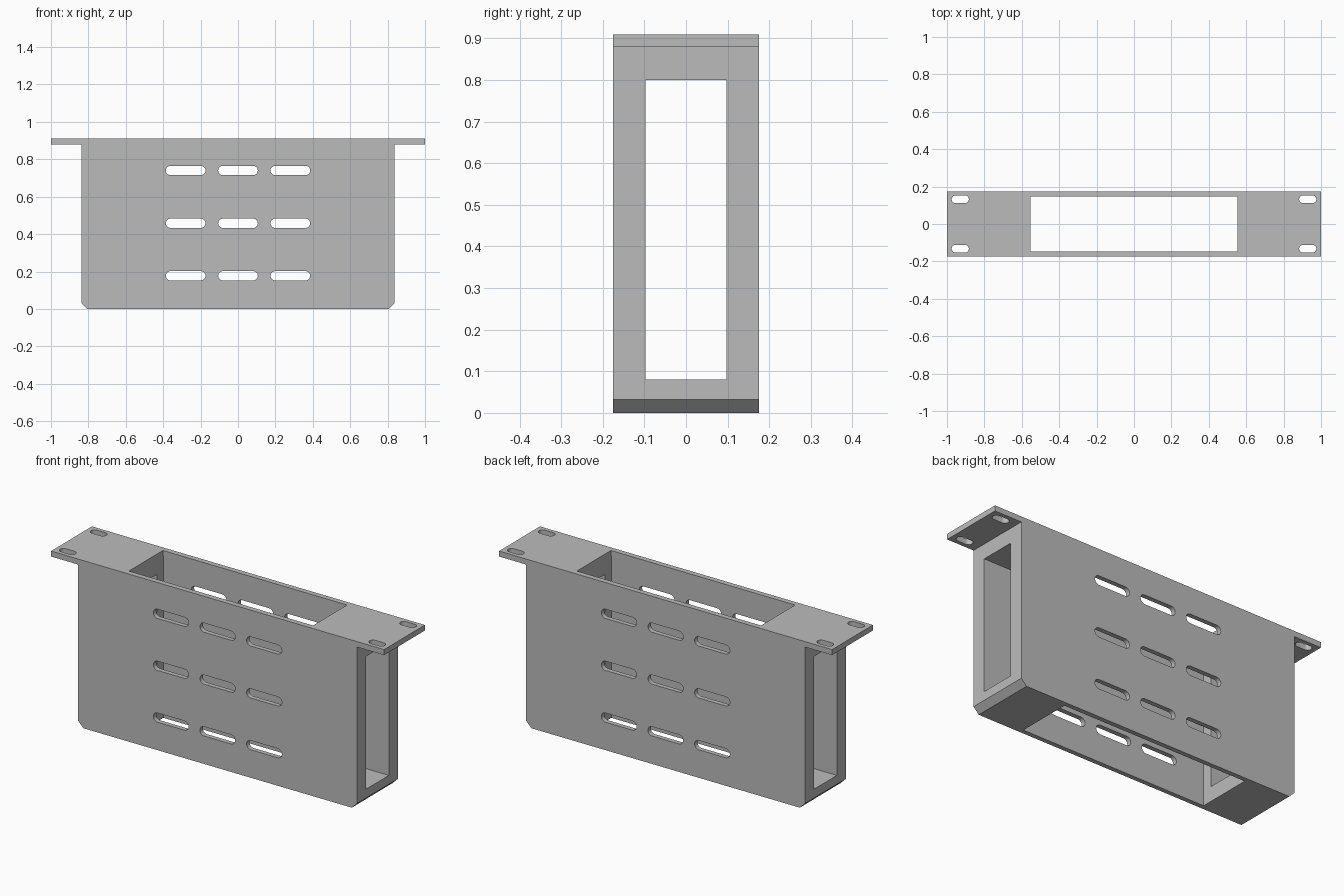
import bpy, bmesh, math
from mathutils import Vector

if "Cube" in bpy.data.objects:
    bpy.data.objects.remove(bpy.data.objects["Cube"])

grey = bpy.data.materials.new("grey metal")
grey.diffuse_color = (0.5, 0.5, 0.5, 1)
grey.use_nodes = True
grey.node_tree.nodes["Principled BSDF"].inputs["Base Color"].default_value = grey.diffuse_color


def prism(name, outline, axis, lo, hi):
    """Extrude a 2D outline along y (outline in x, z) or z (outline in x, y)."""
    bm = bmesh.new()
    place = (lambda a, b, d: (a, d, b)) if axis == 'Y' else (lambda a, b, d: (a, b, d))
    face = bm.faces.new([bm.verts.new(place(a, b, lo)) for a, b in outline])
    ext = bmesh.ops.extrude_face_region(bm, geom=[face])
    moved = [v for v in ext["geom"] if isinstance(v, bmesh.types.BMVert)]
    bmesh.ops.translate(bm, verts=moved, vec=Vector(place(0, 0, hi - lo)))
    bmesh.ops.recalc_face_normals(bm, faces=bm.faces)
    mesh = bpy.data.meshes.new(name)
    bm.to_mesh(mesh)
    bm.free()
    mesh.materials.append(grey)
    obj = bpy.data.objects.new(name, mesh)
    bpy.context.collection.objects.link(obj)
    return obj


def rect(x, y0, y1):
    return [(-x, y0), (x, y0), (x, y1), (-x, y1)]


def slot(cx, cy, half, r, n=10):
    """Outline of a slot with round ends."""
    pts = []
    for side, start in ((1, -math.pi / 2), (-1, math.pi / 2)):
        for i in range(n + 1):
            t = start + math.pi * i / n
            pts.append((cx + side * (half - r) + r * math.cos(t), cy + r * math.sin(t)))
    return pts


def cut(target, cutter):
    """Subtract the cutter and discard it."""
    cutter.hide_render = True
    mod = target.modifiers.new("cut", 'BOOLEAN')
    mod.operation, mod.solver, mod.object = 'DIFFERENCE', 'EXACT', cutter
    bpy.context.view_layer.objects.active = target
    bpy.ops.object.modifier_apply(modifier=mod.name)
    bpy.data.objects.remove(cutter)


# Housing with chamfered bottom corners and mounting flanges
W, D, H = 0.838, 0.175, 0.91
half = [(W - 0.032, 0), (W, 0.032), (W, 0.88), (1, 0.88), (1, H)]
bracket = prism("bracket_housing", half + [(-x, z) for x, z in reversed(half)], 'Y', -D, D)

# Central bay: open at top and bottom, with a slight lip under the top
cut(bracket, prism("bay_cutter", rect(0.553, -0.15, 0.15), 'Z', -0.1, 0.88))
cut(bracket, prism("bay_mouth_cutter", rect(0.553, -0.146, 0.146), 'Z', 0.8, 1.0))

# Rectangular passage through both ends
cut(bracket, prism("passage_cutter", rect(1.2, 0.08, 0.80), 'Y', -0.097, 0.097))

# Ventilation slots through front and back walls
for z in (0.177, 0.458, 0.74):
    for x in (-0.28, 0, 0.28):
        cut(bracket, prism("vent_cutter", slot(x, z, 0.106, 0.025), 'Y', -0.3, 0.3))

# Mounting slots in the flanges
for x in (-0.929, 0.929):
    for y in (-0.132, 0.132):
        cut(bracket, prism("mount_cutter", slot(x, y, 0.046, 0.021), 'Z', 0.8, 1.0))

bpy.ops.object.select_all(action='DESELECT')
bracket.select_set(True)
bpy.context.view_layer.objects.active = bracket
bpy.ops.object.shade_smooth_by_angle(angle=math.radians(30))
